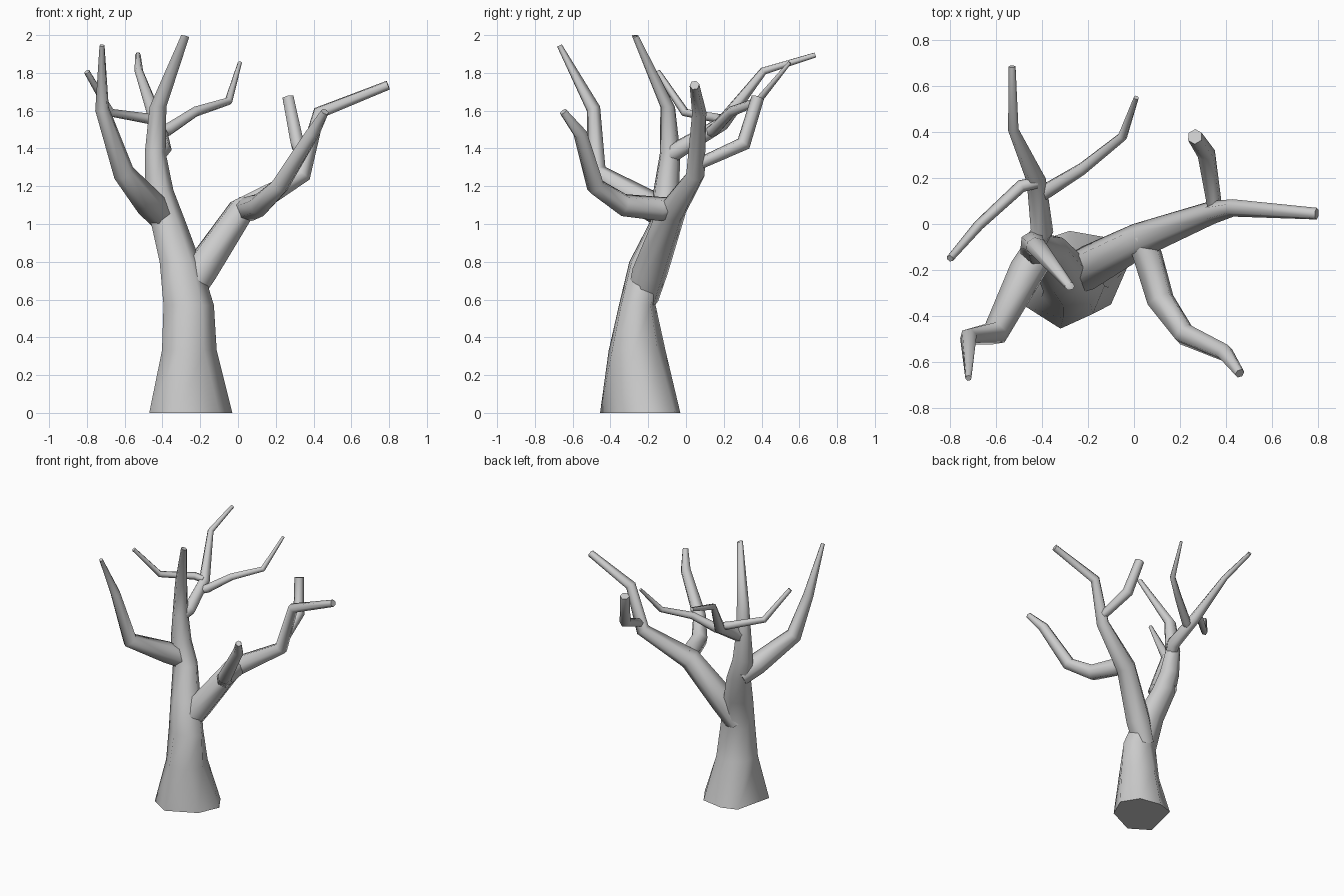
import bpy, bmesh
from math import sin, cos, pi, radians
from mathutils import Vector

if "Cube" in bpy.data.objects:
    bpy.data.objects.remove(bpy.data.objects["Cube"])


def loft(name, rings):
    """Skin a list of equal-length point rings and cap both ends."""
    bm = bmesh.new()
    vs = [[bm.verts.new(p) for p in ring] for ring in rings]
    n = len(vs[0])
    for a, b in zip(vs, vs[1:]):
        for i in range(n):
            j = (i + 1) % n
            bm.faces.new((a[i], a[j], b[j], b[i]))
    bm.faces.new(vs[0][::-1])
    bm.faces.new(vs[-1])
    bmesh.ops.recalc_face_normals(bm, faces=bm.faces)
    me = bpy.data.meshes.new(name)
    bm.to_mesh(me)
    bm.free()
    ob = bpy.data.objects.new(name, me)
    bpy.context.collection.objects.link(ob)
    bpy.ops.object.select_all(action='DESELECT')
    ob.select_set(True)
    bpy.context.view_layer.objects.active = ob
    bpy.ops.object.shade_smooth_by_angle(angle=radians(65))
    return ob


def branch(name, path, n=6):
    """Tapered tube along (x, y, z, radius) points."""
    pts = [Vector(p[:3]) for p in path]
    dirs = [(b - a).normalized() for a, b in zip(pts, pts[1:])]
    side = None
    rings = []
    for k, p in enumerate(pts):
        d0, d1 = dirs[max(k - 1, 0)], dirs[min(k, len(dirs) - 1)]
        t = (d0 + d1).normalized()
        if side is None:
            side = t.orthogonal()
        side = (side - t * side.dot(t)).normalized()
        up = t.cross(side)
        r = path[k][3]
        rings.append([p + (side * cos(2 * pi * i / n) + up * sin(2 * pi * i / n)) * r
                      for i in range(n)])
    return loft(name, rings)


# Trunk: uneven seven-sided foot, then level rings (x, y, z, rx, ry)
foot = [(-.32, -.455), (-.10, -.35), (-.03, -.19), (-.11, -.06),
        (-.28, -.03), (-.40, -.07), (-.47, -.36)]
levels = [(-.262, -.262, .33, .15, .155), (-.265, -.26, .57, .138, .10),
          (-.31, -.205, .80, .112, .10), (-.375, -.115, 1.02, .095, .075),
          (-.42, -.105, 1.18, .078, .07), (-.44, -.085, 1.38, .057, .055),
          (-.425, -.098, 1.62, .046, .04), (-.28, -.27, 2.0, .022, .018)]
rings = [[(x, y, 0) for x, y in foot]]
for cx, cy, z, rx, ry in levels:
    angles = [radians(252) + 2 * pi * i / 7 for i in range(7)]
    rings.append([(cx + rx * cos(a), cy + ry * sin(a), z) for a in angles])
for i in range(7):  # slant the top cut of the leader
    x, y, z = rings[-1][i]
    rings[-1][i] = (x, y, min(2.0, z + (x + .28) * -.3 - .003))
loft("trunk", rings)

# Limbs and their side branches
limbs = {
    "left_front_branch": [(-.40, -.10, 1.04, .075), (-.47, -.21, 1.11, .078),
                          (-.605, -.475, 1.27, .058), (-.72, -.49, 1.61, .038),
                          (-.72, -.67, 1.945, .014)],
    "right_limb": [(-.29, -.23, .60, .085), (-.20, -.19, .75, .097),
                   (.015, -.075, 1.07, .078), (.34, .05, 1.26, .05),
                   (.43, .07, 1.59, .038), (.795, .045, 1.735, .026)],
    "right_front_branch": [(.02, -.05, 1.09, .055), (.06, -.14, 1.08, .066),
                           (.115, -.33, 1.10, .062), (.22, -.48, 1.20, .05),
                           (.395, -.56, 1.48, .038), (.46, -.65, 1.595, .022)],
    "right_back_branch": [(.355, .05, 1.31, .032), (.315, .305, 1.425, .04),
                          (.265, .38, 1.67, .034)],
    "back_limb": [(-.435, -.09, 1.36, .05), (-.40, -.03, 1.40, .05),
                  (-.425, .19, 1.53, .042), (-.525, .41, 1.81, .023),
                  (-.53, .685, 1.895, .015)],
    "back_left_branch": [(-.425, .18, 1.545, .026), (-.49, .165, 1.56, .028),
                         (-.675, -.005, 1.59, .023), (-.80, -.15, 1.805, .016)],
    "back_right_branch": [(-.43, .11, 1.48, .03), (-.37, .15, 1.50, .035),
                          (-.225, .24, 1.595, .028), (-.05, .38, 1.65, .022),
                          (.01, .55, 1.855, .011)],
}
for name, path in limbs.items():
    branch(name, path)
